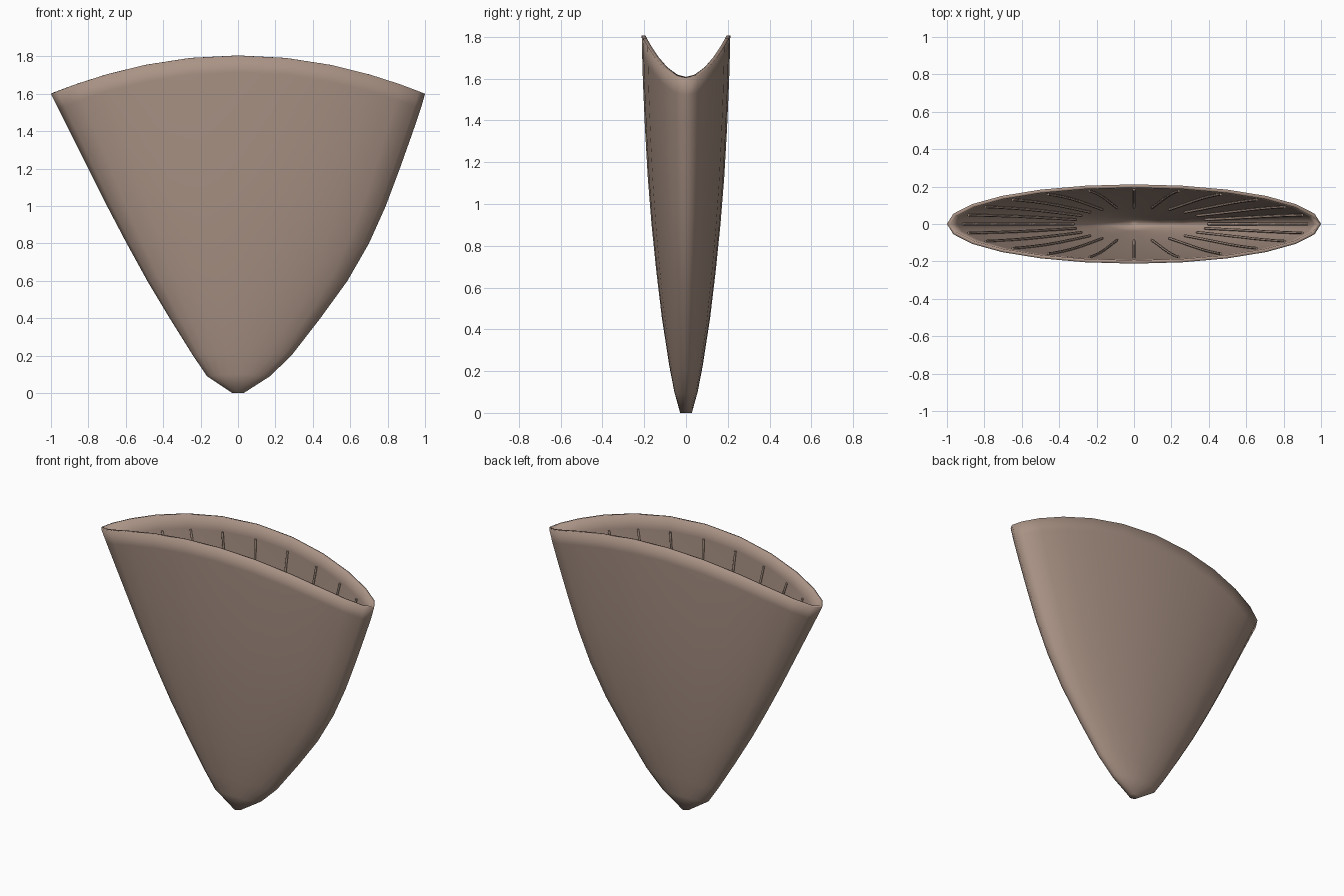
import bpy, bmesh, math

if "Cube" in bpy.data.objects:
    bpy.data.objects.remove(bpy.data.objects["Cube"])

SEG = 24
# Height fraction, left half width, right half width, half depth
PROFILE = [
    (0.0, 0.03, 0.03, 0.028), (0.056, 0.165, 0.17, 0.056),
    (0.125, 0.24, 0.285, 0.08), (0.25, 0.365, 0.44, 0.115),
    (0.375, 0.485, 0.585, 0.142), (0.5, 0.595, 0.70, 0.165),
    (0.625, 0.70, 0.79, 0.183), (0.75, 0.80, 0.865, 0.196),
    (0.875, 0.90, 0.936, 0.206), (0.95, 0.96, 0.977, 0.21),
    (1.0, 1.0, 1.0, 0.212)]


def wall_point(row, angle, dx=0.0, dy=0.0):
    t, left, right, depth = row
    c, s = math.cos(angle), math.sin(angle)
    half = right if c > 0 else left
    # ease the two unequal halves into one another around the middle
    mid = (left + right) / 2
    half = mid + (half - mid) * abs(c)
    return ((half - dx) * c, (depth - dy) * s, t * (1.6 + 0.205 * s * s))


def clay():
    mat = bpy.data.materials.new("clay")
    mat.diffuse_color = (0.40, 0.29, 0.235, 1)
    mat.use_nodes = True
    mat.node_tree.nodes["Principled BSDF"].inputs["Base Color"].default_value = mat.diffuse_color
    return mat


mat = clay()
angles = [2 * math.pi * i / SEG for i in range(SEG)]

# Vase shell: stacked flattened rings, thickened inwards
bm = bmesh.new()
rings = [[bm.verts.new(wall_point(row, a)) for a in angles] for row in PROFILE]
for lo, hi in zip(rings, rings[1:]):
    for i in range(SEG):
        j = (i + 1) % SEG
        bm.faces.new((lo[i], lo[j], hi[j], hi[i]))
bm.faces.new(rings[0][::-1])
mesh = bpy.data.meshes.new("vase_shell")
bm.to_mesh(mesh)
bm.free()
mesh.materials.append(mat)
mesh.shade_smooth()
shell = bpy.data.objects.new("vase_shell", mesh)
bpy.context.collection.objects.link(shell)
solid = shell.modifiers.new("wall", 'SOLIDIFY')
solid.thickness = 0.018
solid.offset = -1

# Thin ribs running up the inside wall
curve = bpy.data.curves.new("inner_ribs", 'CURVE')
curve.dimensions = '3D'
curve.bevel_depth = 0.007
curve.bevel_resolution = 1
curve.use_fill_caps = True
curve.materials.append(mat)
for a in angles:
    pts = [wall_point(row, a, 0.045, 0.027) for row in PROFILE[3:10]]
    spline = curve.splines.new('POLY')
    spline.points.add(len(pts) - 1)
    for p, co in zip(spline.points, pts):
        p.co = (*co, 1)
ribs = bpy.data.objects.new("inner_ribs", curve)
bpy.context.collection.objects.link(ribs)
